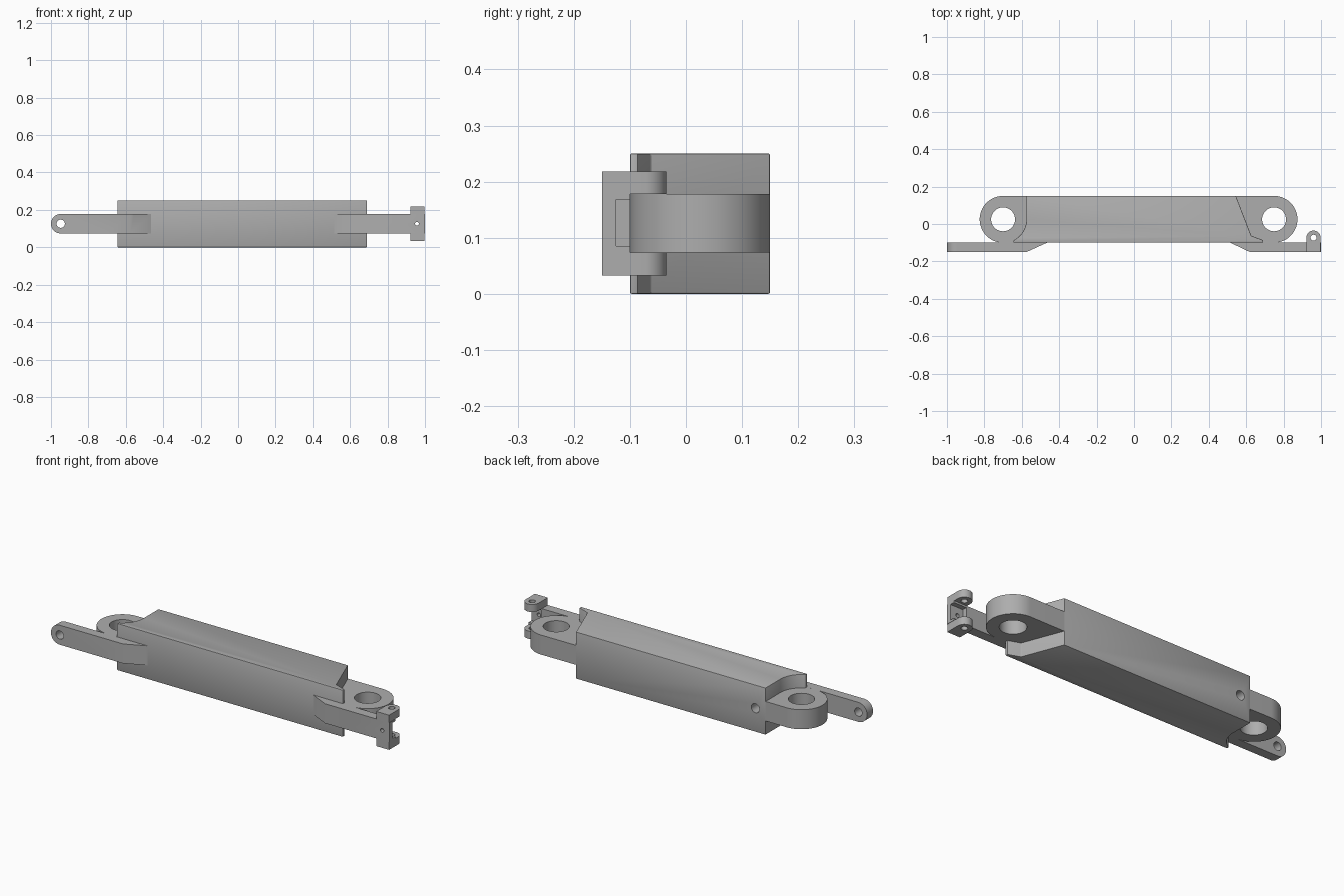
import bpy, bmesh, math
from mathutils import Vector

if "Cube" in bpy.data.objects:
    bpy.data.objects.remove(bpy.data.objects["Cube"])

grey = bpy.data.materials.new("steel_grey")
grey.diffuse_color = (0.42, 0.42, 0.42, 1)
grey.use_nodes = True
grey.node_tree.nodes["Principled BSDF"].inputs["Base Color"].default_value = grey.diffuse_color

MID = 0.126            # height of the centre plane
LOW, HIGH = 0.074, 0.178   # height range of lugs and arms


def arc(cx, cy, r, a0, a1, n=32):
    """Points along an arc, angles in degrees."""
    return [(cx + r * math.cos(math.radians(a0 + (a1 - a0) * i / n)),
             cy + r * math.sin(math.radians(a0 + (a1 - a0) * i / n))) for i in range(n + 1)]


def prism(name, pts, lo, hi, axis='z'):
    """Extrude a profile: (x, y) along z, or (x, z) along y."""
    place = (lambda p, d: Vector((p[0], p[1], d))) if axis == 'z' else \
            (lambda p, d: Vector((p[0], d, p[1])))
    bm = bmesh.new()
    a = [bm.verts.new(place(p, lo)) for p in pts]
    b = [bm.verts.new(place(p, hi)) for p in pts]
    bm.faces.new(a)
    bm.faces.new(b)
    for i in range(len(pts)):
        j = (i + 1) % len(pts)
        bm.faces.new((a[i], a[j], b[j], b[i]))
    bmesh.ops.recalc_face_normals(bm, faces=bm.faces)
    mesh = bpy.data.meshes.new(name)
    bm.to_mesh(mesh)
    bm.free()
    ob = bpy.data.objects.new(name, mesh)
    bpy.context.collection.objects.link(ob)
    mesh.materials.append(grey)
    return ob


def rect(x0, x1, y0, y1):
    return [(x0, y0), (x1, y0), (x1, y1), (x0, y1)]


def disc(x, y, r):
    return arc(x, y, r, 0, 360, 40)[:-1]


def activate(ob):
    bpy.ops.object.select_all(action='DESELECT')
    ob.select_set(True)
    bpy.context.view_layer.objects.active = ob


def boolean(ob, tool, op='DIFFERENCE'):
    m = ob.modifiers.new(op.lower(), 'BOOLEAN')
    m.object, m.operation, m.solver = tool, op, 'EXACT'
    activate(ob)
    bpy.ops.object.modifier_apply(modifier=m.name)
    bpy.data.objects.remove(tool)


def finish(ob):
    activate(ob)
    bpy.ops.object.shade_smooth_by_angle(angle=math.radians(30))


# Main bar: scooped left end, slanted right end
bar = prism("main_bar",
            [(-0.645, -0.1), (0.69, -0.1), (0.69, -0.086), (0.627, -0.063), (0.545, 0.15),
             (-0.575, 0.15)] + arc(-0.70, 0.025, 0.125, 0, -63, 16), 0, 0.25)
bev = bar.modifiers.new("soft_edges", 'BEVEL')
bev.width, bev.segments, bev.angle_limit = 0.003, 2, math.radians(40)
activate(bar)
bpy.ops.object.modifier_apply(modifier=bev.name)
# Blind bolt hole in the back
boolean(bar, prism("bolt_cutter", disc(-0.515, MID, 0.024), 0.05, 0.2, 'y'))
finish(bar)

# End lugs with large pin holes
for name, cx, side, root in (("left_lug", -0.70, -1, -0.56), ("right_lug", 0.749, 1, 0.53)):
    cap = arc(cx, 0.025, 0.125, 90, 90 - side * 180, 48)
    lug = prism(name, cap + [(root, -0.099), (root, 0.149)], LOW, HIGH)
    boolean(lug, prism("pin_cutter", disc(cx, 0.025, 0.064), -0.1, 0.4))
    finish(lug)

# Left arm: rounded tip, tapered root
left_arm = prism("left_arm", [(-1.1, -0.15), (-0.575, -0.15), (-0.465, -0.1), (-1.1, -0.1)],
                 LOW, HIGH)
boolean(left_arm, prism("tip_shape", arc(-0.948, MID, 0.052, 90, 270) +
                        [(-0.3, LOW), (-0.3, HIGH)], -0.3, 0.1, 'y'), 'INTERSECT')
boolean(left_arm, prism("tip_cutter", disc(-0.948, MID, 0.022), -0.3, 0.1, 'y'))
finish(left_arm)

# Right arm: tapered root, small hole and open pocket at the end
right_arm = prism("right_arm", [(0.515, -0.1), (0.62, -0.15), (1.0, -0.15), (1.0, -0.1)],
                  LOW, HIGH)
boolean(right_arm, prism("pocket_cutter", rect(0.925, 1.1, -0.125, 0), 0.085, 0.168))
boolean(right_arm, prism("hole_cutter", disc(0.957, MID, 0.01), -0.3, 0.1, 'y'))
finish(right_arm)

# Clevis ears above and below the right arm
for name, lo, hi in (("lower_ear", 0.033, LOW), ("upper_ear", HIGH, 0.218)):
    ear = prism(name, [(0.922, -0.15), (0.998, -0.15), (0.998, -0.1)] +
                arc(0.96, -0.073, 0.038, 0, 180, 24) + [(0.922, -0.1)], lo, hi)
    boolean(ear, prism("ear_cutter", disc(0.96, -0.073, 0.016), -0.1, 0.4))
    finish(ear)
